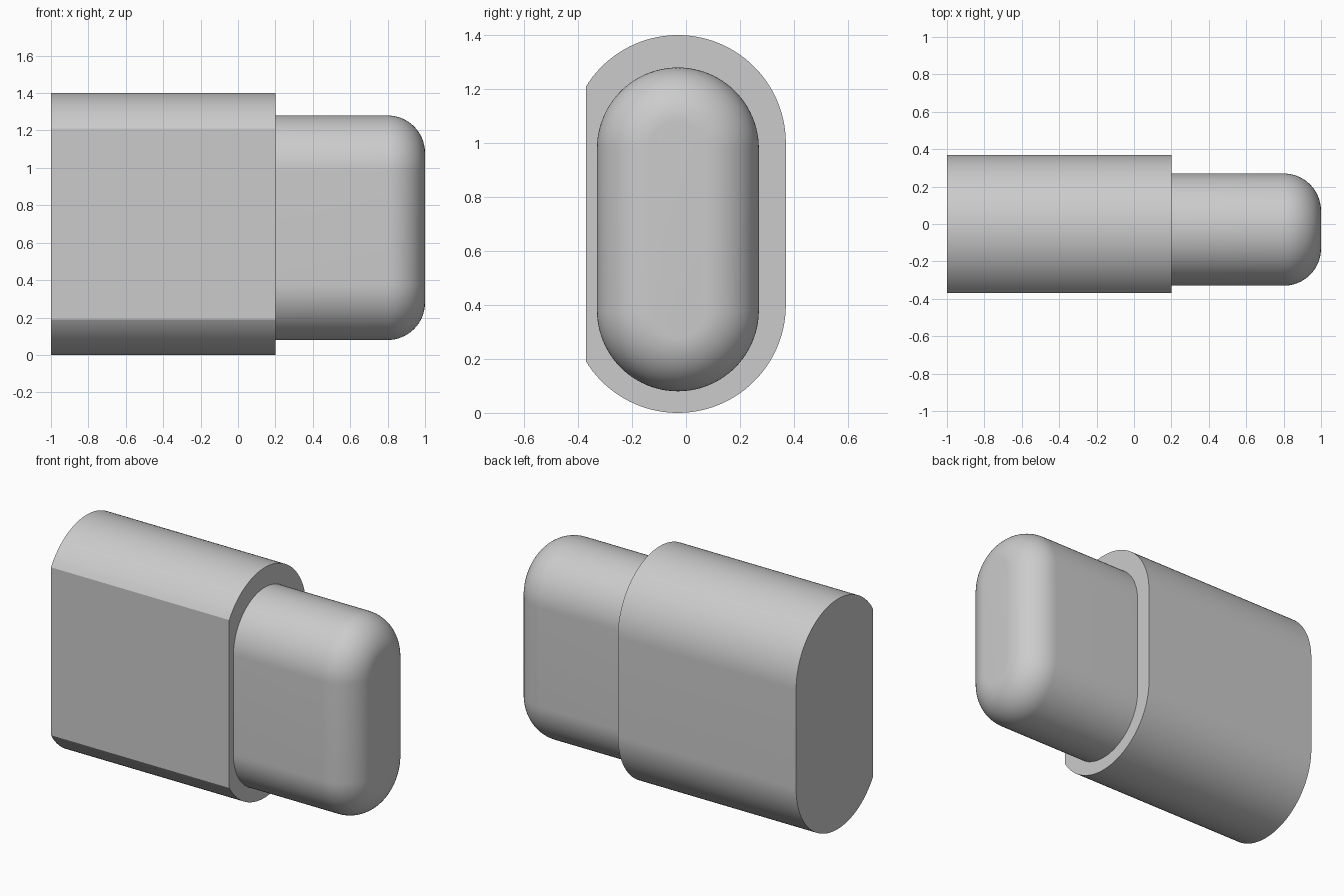
import bpy
import bmesh
from math import acos, cos, sin, pi, radians

cube = bpy.data.objects.get("Cube")
if cube:
    bpy.data.objects.remove(cube, do_unlink=True)

grey = bpy.data.materials.new("plain_grey")
grey.use_nodes = True
grey.diffuse_color = (0.6, 0.6, 0.6, 1)
grey.node_tree.nodes["Principled BSDF"].inputs["Base Color"].default_value = (0.6, 0.6, 0.6, 1)

AXIS_Y = -0.03
ARC_STEPS = 48


def slot_profile(radius, low, high, flat=None):
    """Upright slot outline as (y, z); flat trims the front at that depth."""
    end = acos(-flat / radius) if flat else pi
    arc = [end * i / ARC_STEPS for i in range(ARC_STEPS + 1)]
    top = [(AXIS_Y + radius * cos(t), high + radius * sin(t)) for t in arc]
    bottom = [(AXIS_Y + radius * cos(t), low - radius * sin(t)) for t in reversed(arc)]
    return top + bottom


def loft(name, sections):
    """Join (x, outline) sections into a closed solid along x."""
    bm = bmesh.new()
    rings = [[bm.verts.new((x, y, z)) for y, z in outline] for x, outline in sections]
    for a, b in zip(rings, rings[1:]):
        for i in range(len(a)):
            j = (i + 1) % len(a)
            bm.faces.new((a[i], a[j], b[j], b[i]))
    bm.faces.new(rings[0])
    bm.faces.new(rings[-1])
    bmesh.ops.recalc_face_normals(bm, faces=bm.faces)
    mesh = bpy.data.meshes.new(name)
    bm.to_mesh(mesh)
    bm.free()
    mesh.materials.append(grey)
    obj = bpy.data.objects.new(name, mesh)
    bpy.context.collection.objects.link(obj)
    bpy.ops.object.select_all(action="DESELECT")
    obj.select_set(True)
    bpy.context.view_layer.objects.active = obj
    bpy.ops.object.shade_smooth_by_angle(angle=radians(20))
    return obj


# Body: large slot shape with a flat front
body_outline = slot_profile(0.4, 0.4, 1.0, flat=0.34)
loft("body", [(-1.0, body_outline), (0.2, body_outline)])

# Plug: smaller slot shape with a rounded end, seated slightly in the body
FILLET, STEPS = 0.2, 20
sections = [(0.19, slot_profile(0.3, 0.38, 0.98))]
for i in range(STEPS + 1):
    t = pi / 2 * i / STEPS
    radius = 0.3 - FILLET * (1 - cos(t))
    sections.append((0.8 + FILLET * sin(t), slot_profile(radius, 0.38, 0.98)))
loft("plug", sections)
